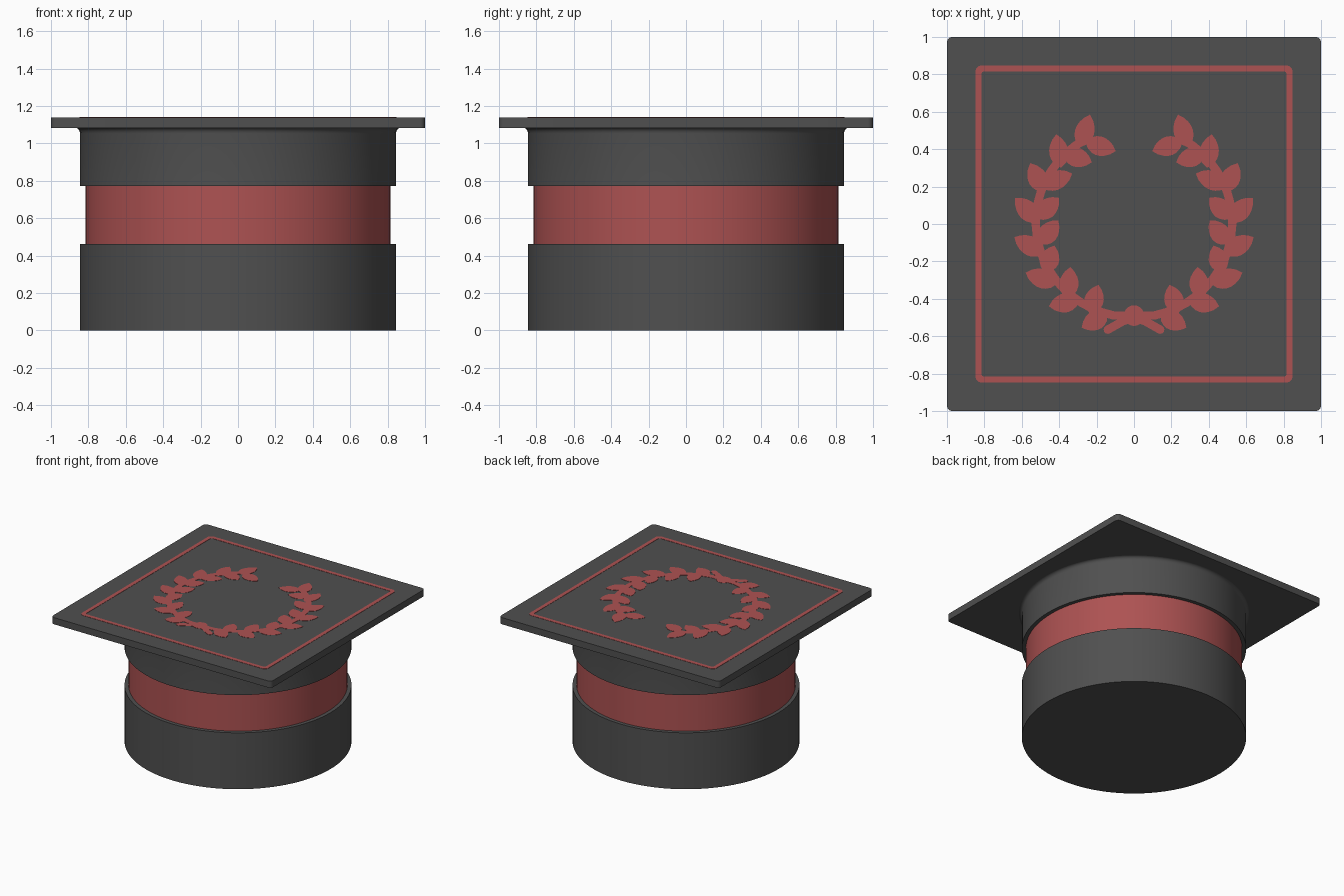
import bpy, bmesh, math
from mathutils import Vector

if "Cube" in bpy.data.objects:
    bpy.data.objects.remove(bpy.data.objects["Cube"])


def material(name, color):
    m = bpy.data.materials.new(name)
    m.diffuse_color = color
    m.use_nodes = True
    m.node_tree.nodes["Principled BSDF"].inputs["Base Color"].default_value = m.diffuse_color
    return m


DARK = material("charcoal", (0.08, 0.08, 0.08, 1))
RED = material("red", (0.42, 0.085, 0.085, 1))
BOARD_LOW, BOARD_TOP = 1.083, 1.138
INLAY_LOW, INLAY_TOP = 1.13, 1.14


def finish(name, bm, mat, smooth=True):
    bmesh.ops.recalc_face_normals(bm, faces=bm.faces)
    mesh = bpy.data.meshes.new(name)
    bm.to_mesh(mesh)
    bm.free()
    ob = bpy.data.objects.new(name, mesh)
    bpy.context.collection.objects.link(ob)
    mesh.materials.append(mat)
    if smooth:
        bpy.ops.object.select_all(action='DESELECT')
        ob.select_set(True)
        bpy.context.view_layer.objects.active = ob
        bpy.ops.object.shade_smooth_by_angle(angle=math.radians(30))
    return ob


def lathe(name, profile, mat, sides=96):
    bm = bmesh.new()
    rings = []
    for r, z in profile:
        rings.append([bm.verts.new((r * math.cos(2 * math.pi * i / sides),
                                    r * math.sin(2 * math.pi * i / sides), z))
                      for i in range(sides)])
    for a, b in zip(rings, rings[1:]):
        for i in range(sides):
            j = (i + 1) % sides
            bm.faces.new((a[i], a[j], b[j], b[i]))
    bm.faces.new(rings[0])
    bm.faces.new(rings[-1])
    return finish(name, bm, mat)


def prism(bm, outline, low, top):
    lo = [bm.verts.new((x, y, low)) for x, y in outline]
    hi = [bm.verts.new((x, y, top)) for x, y in outline]
    n = len(outline)
    bm.faces.new(lo[::-1])
    bm.faces.new(hi)
    for i in range(n):
        j = (i + 1) % n
        bm.faces.new((lo[i], lo[j], hi[j], hi[i]))


def rounded_square(half, radius, steps=6):
    pts = []
    for k, (sx, sy) in enumerate(((1, 1), (-1, 1), (-1, -1), (1, -1))):
        for i in range(steps + 1):
            a = math.pi / 2 * (k + i / steps)
            pts.append((sx * (half - radius) + radius * math.cos(a),
                        sy * (half - radius) + radius * math.sin(a)))
    return pts


def leaf(base, tip, width=0.052, steps=7):
    # pointed oval, fullest a little below the middle
    b, t = Vector(base), Vector(tip)
    d = t - b
    side = Vector((-d.y, d.x)).normalized()
    half = [(i / steps, width * math.sin(math.pi * (i / steps) ** 0.9) ** 0.75)
            for i in range(1, steps)]
    right = [b + d * u - side * w for u, w in half]
    left = [b + d * u + side * w for u, w in reversed(half)]
    return [tuple(p) for p in [b] + right + [t] + left]


def ribbon(path, width, cap=6):
    # constant-width strip with round ends
    pts = [Vector(p) for p in path]
    n = len(pts)
    dirs = [(pts[min(i + 1, n - 1)] - pts[max(i - 1, 0)]).normalized() for i in range(n)]
    h = width / 2
    nor = [Vector((-d.y, d.x)) * h for d in dirs]

    def arc(p, d, s):
        start = math.atan2(d.y, d.x) + s
        return [p + Vector((math.cos(start + math.pi * i / cap),
                            math.sin(start + math.pi * i / cap))) * h for i in range(1, cap)]
    out = [p - v for p, v in zip(pts, nor)] + arc(pts[-1], dirs[-1], -math.pi / 2)
    out += [p + v for p, v in zip(pts[::-1], nor[::-1])] + arc(pts[0], dirs[0], math.pi / 2)
    return [tuple(p) for p in out]


# crown with a shallow groove for the band, flaring into the board
flare = [(0.845 + 0.027 * (1 - math.cos(a)), 1.053 + 0.031 * math.sin(a))
         for a in (math.pi / 2 * i / 5 for i in range(6))]
lathe("cap_body", [(0.845, 0), (0.845, 0.463), (0.80, 0.463), (0.80, 0.773),
                   (0.845, 0.773)] + flare, DARK)

# red band sitting in the groove
lathe("cap_band", [(0.815, 0.463), (0.815, 0.773)], RED)

# square board
bm = bmesh.new()
prism(bm, rounded_square(1.0, 0.03), BOARD_LOW, BOARD_TOP)
finish("mortar_board", bm, DARK)

# thin square border inlay
bm = bmesh.new()
outer, inner = rounded_square(0.848, 0.035), rounded_square(0.816, 0.015)
loops = [[bm.verts.new((x, y, z)) for x, y in ring]
         for ring, z in ((outer, INLAY_LOW), (outer, INLAY_TOP), (inner, INLAY_TOP), (inner, INLAY_LOW))]
n = len(outer)
for k in range(4):
    a, b = loops[k], loops[(k + 1) % 4]
    for i in range(n):
        bm.faces.new((a[i], a[(i + 1) % n], b[(i + 1) % n], b[i]))
finish("border_inlay", bm, RED, False)

# wreath: leaves as (base, tip) for the right branch, mirrored to the left
LEAVES = [((0.29, 0.41), (0.235, 0.585)), ((0.26, 0.44), (0.097, 0.39)),
          ((0.39, 0.30), (0.415, 0.48)), ((0.38, 0.38), (0.225, 0.33)),
          ((0.48, 0.17), (0.555, 0.325)), ((0.50, 0.20), (0.33, 0.27)),
          ((0.51, 0.01), (0.635, 0.14)), ((0.525, 0.03), (0.40, 0.14)),
          ((0.48, -0.16), (0.64, -0.07)), ((0.505, -0.11), (0.405, 0.02)),
          ((0.41, -0.32), (0.58, -0.26)), ((0.475, -0.26), (0.425, -0.115)),
          ((0.29, -0.405), (0.455, -0.44)), ((0.355, -0.40), (0.34, -0.23)),
          ((0.14, -0.48), (0.28, -0.555)), ((0.235, -0.48), (0.19, -0.325))]
stem = [(-0.14, -0.565), (-0.06, -0.52), (0.03, -0.49)]
stem += [(0.525 * math.cos(a), 0.01 + 0.51 * math.sin(a))
         for a in (math.radians(-78 + 138 * i / 20) for i in range(21))]
bm = bmesh.new()
for s in (1, -1):
    for outline in [leaf(b, t) for b, t in LEAVES] + [ribbon(stem, 0.045)]:
        prism(bm, [(s * x, y) for x, y in outline], INLAY_LOW, INLAY_TOP)
# knot where the stems cross
prism(bm, [(0.055 * math.cos(math.pi * i / 12), -0.49 + 0.055 * math.sin(math.pi * i / 12))
           for i in range(24)], INLAY_LOW, INLAY_TOP)
finish("wreath_inlay", bm, RED, False)
